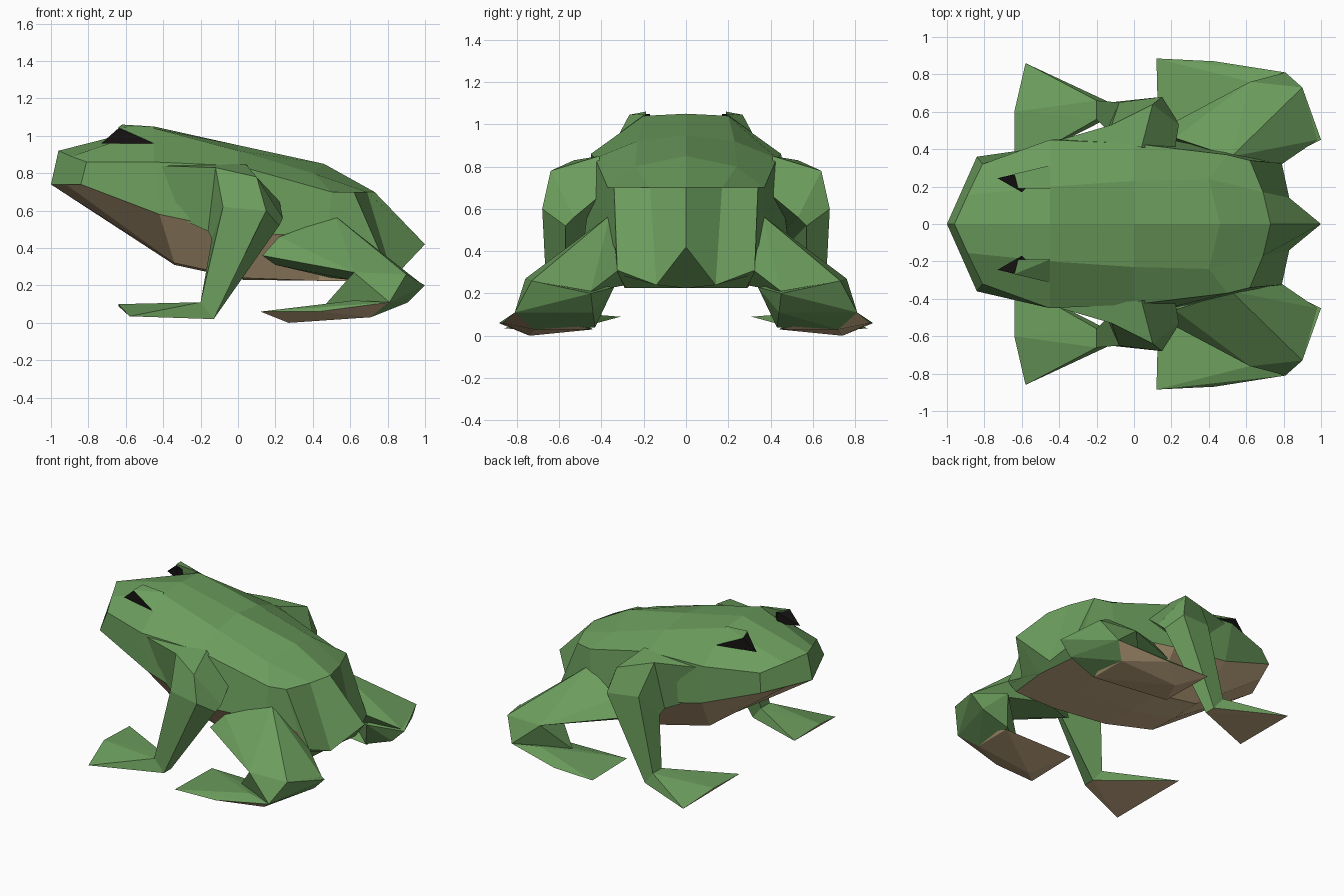
import bpy, bmesh

if "Cube" in bpy.data.objects:
    bpy.data.objects.remove(bpy.data.objects["Cube"])

def material(name, rgb):
    m = bpy.data.materials.new(name)
    m.diffuse_color = (*rgb, 1)
    m.use_nodes = True
    m.node_tree.nodes["Principled BSDF"].inputs["Base Color"].default_value = m.diffuse_color
    return m

GREEN = material("green_skin", (0.15, 0.34, 0.11))
BROWN = material("brown_belly", (0.58, 0.42, 0.24))
BLACK = material("black_eye", (0.008, 0.006, 0.006))

def finish(bm, name, mats):
    bmesh.ops.recalc_face_normals(bm, faces=bm.faces)
    me = bpy.data.meshes.new(name)
    bm.to_mesh(me)
    bm.free()
    for m in mats:
        me.materials.append(m)
    ob = bpy.data.objects.new(name, me)
    bpy.context.collection.objects.link(ob)
    return ob

def loft(name, rings, caps, belly=()):
    bm = bmesh.new()
    rows = [[bm.verts.new(p) for p in r] for r in rings]
    n = len(rows[0])
    for a, b in zip(rows, rows[1:]):
        for j in range(n):
            k = (j + 1) % n
            f = bm.faces.new((a[j], a[k], b[k], b[j]))
            f.material_index = 1 if j in belly else 0
    for row in (rows[0], rows[-1]):
        for c in caps:
            bm.faces.new([row[i] for i in c])
    return finish(bm, name, (GREEN, BROWN))

def hull(name, pts, mats=(GREEN, BROWN), sole=False):
    bm = bmesh.new()
    for p in pts:
        bm.verts.new(p)
    r = bmesh.ops.convex_hull(bm, input=bm.verts)
    junk = [g for g in set(r["geom_interior"] + r["geom_unused"])
            if isinstance(g, bmesh.types.BMVert) and g.is_valid and not g.link_faces]
    bmesh.ops.delete(bm, geom=junk, context='VERTS')
    bmesh.ops.recalc_face_normals(bm, faces=bm.faces)
    bm.normal_update()
    if sole:
        for f in bm.faces:
            f.material_index = 1 if f.normal.z < -0.6 else 0
    return finish(bm, name, mats)

# Body: half sections from back ridge to belly centre, nose to tail
half = [
    [(-.96, 0, .92), (-.89, .155, .89), (-.81, .32, .86), (-.84, .36, .74), (-.92, .18, .74), (-1, 0, .74)],
    [(-.45, 0, 1.05), (-.45, .20, 1.04), (-.45, .45, .86), (-.42, .42, .58), (-.34, .22, .32), (-.34, 0, .31)],
    [(0, 0, .95), (.0, .23, .92), (0, .43, .84), (.06, .48, .48), (.03, .25, .24), (.03, 0, .23)],
    [(.46, 0, .85), (.40, .24, .80), (.50, .37, .70), (.48, .39, .46), (.43, .29, .225), (.43, 0, .225)],
    [(.73, 0, .70), (.69, .17, .70), (.62, .34, .70), (.71, .335, .42), (.64, .29, .225), (.64, 0, .225)],
    [(1.0, 0, .42), (.83, .14, .24), (.79, .325, .31), (.78, .32, .29), (.76, .285, .225), (.79, 0, .225)],
]
rings = [h + [(x, -y, z) for x, y, z in h[4:0:-1]] for h in half]
loft("body", rings, [(0, 1, 2, 3, 4, 5), (0, 5, 6, 7, 8, 9)], belly=(3, 4, 5, 6))

# Limbs and eyes, described for the +y side
arm = [
    [(-.43, .44, .84), (.04, .41, .85), (.22, .41, .66), (-.36, .40, .58)],
    [(-.12, .53, .83), (.10, .64, .78), (.24, .53, .56), (-.16, .47, .49)],
    [(-.08, .65, .62), (.15, .68, .60), (.22, .57, .52), (-.14, .50, .45)],
    [(-.20, .66, .11), (-.13, .65, .02), (-.13, .57, .02), (-.20, .56, .11)],
]
hand = [(-.20, .66, .11), (-.20, .56, .11), (-.13, .65, .02), (-.13, .57, .02),
        (-.58, .86, .035), (-.64, .31, .09), (-.64, .60, .10)]
thigh = [(.52, .36, .57), (.13, .50, .36), (.22, .46, .46), (.62, .76, .27), (.90, .73, .26),
         (.79, .32, .31), (.50, .28, .24), (.20, .45, .31), (.60, .60, .23), (.98, .45, .21)]
shank = [(.62, .76, .27), (.90, .73, .26), (1.0, .45, .20), (.78, .34, .23), (.91, .44, .11),
         (.81, .81, .11), (.71, .43, .04), (.71, .72, .03), (.46, .62, .09)]
foot = [(.12, .885, .06), (.13, .48, .06), (.27, .74, 0), (.43, .87, .06), (.45, .60, .09),
        (.71, .72, .03), (.71, .44, .03), (.81, .81, .11), (.62, .76, .12)]
eye = [(-.73, .245, .96), (-.64, .265, 1.04), (-.45, .31, .96), (-.60, .17, 1.05), (-.6, .17, .97)]
lid = [(-.62, .19, 1.06), (-.64, .268, 1.045), (-.45, .313, .96), (-.45, .19, 1.05), (-.6, .2, .97)]

for side, s in (("right", -1), ("left", 1)):
    def flip(pts):
        return [(x, y * s, z) for x, y, z in pts]
    loft(side + "_front_leg", [flip(r) for r in arm], [(0, 1, 2, 3)])
    hull(side + "_front_foot", flip(hand), sole=True)
    hull(side + "_thigh", flip(thigh))
    hull(side + "_shank", flip(shank))
    hull(side + "_hind_foot", flip(foot), sole=True)
    hull(side + "_eye", flip(eye), (BLACK,))
    hull(side + "_eyelid", flip(lid))
